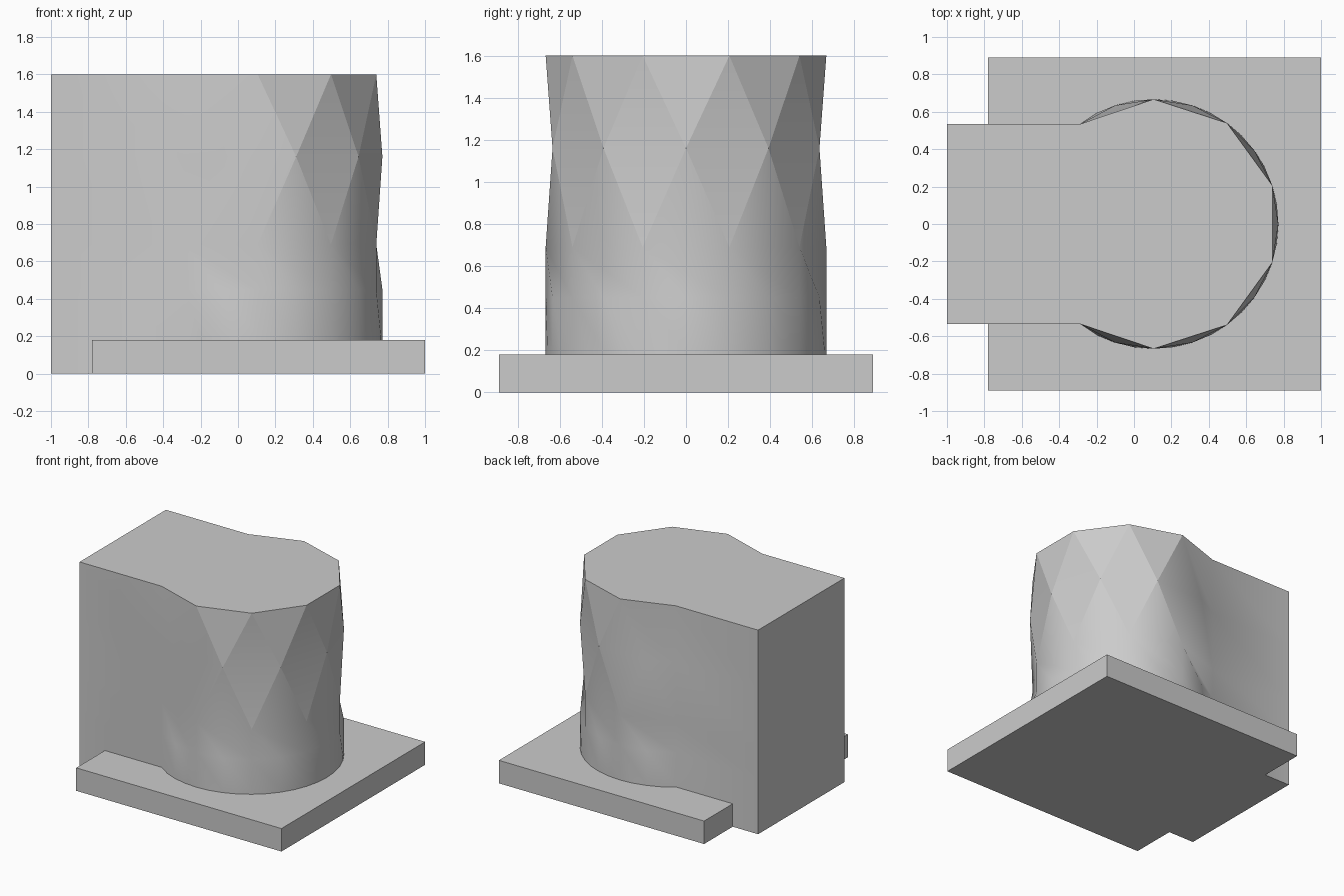
import bpy, bmesh
from math import radians, sin, cos

cube = bpy.data.objects.get("Cube")
if cube:
    bpy.data.objects.remove(cube, do_unlink=True)

grey = bpy.data.materials.new("plain grey")
grey.use_nodes = True
colour = (0.6, 0.6, 0.6, 1)
grey.diffuse_color = colour
grey.node_tree.nodes["Principled BSDF"].inputs["Base Color"].default_value = colour

RADIUS, CENTRE_X, HALF_WIDTH, BACK_X = 0.667, 0.105, 0.535, -1.0
JOIN = 126  # angle where the round nose meets the flat walls


def finish(bm, name):
    bmesh.ops.recalc_face_normals(bm, faces=bm.faces)
    mesh = bpy.data.meshes.new(name)
    bm.to_mesh(mesh)
    bm.free()
    mesh.materials.append(grey)
    obj = bpy.data.objects.new(name, mesh)
    bpy.context.collection.objects.link(obj)
    return obj


def make_ring(bm, z, angles):
    """One section: wall corner, round nose, wall corner."""
    ring = [(-200, bm.verts.new((BACK_X, -HALF_WIDTH, z)))]
    for a in angles:
        t = radians(a)
        y = RADIUS * sin(t) if abs(a) < JOIN else HALF_WIDTH * (1 if a > 0 else -1)
        ring.append((a, bm.verts.new((CENTRE_X + RADIUS * cos(t), y, z))))
    ring.append((200, bm.verts.new((BACK_X, HALF_WIDTH, z))))
    return ring


def stitch(bm, low, high):
    """Triangle strip between two sections with different point counts."""
    i = j = 0
    while i < len(low) - 1 or j < len(high) - 1:
        next_low = low[i + 1][0] if i < len(low) - 1 else 999
        next_high = high[j + 1][0] if j < len(high) - 1 else 999
        if next_low <= next_high:
            bm.faces.new((low[i][1], low[i + 1][1], high[j][1]))
            i += 1
        else:
            bm.faces.new((low[i][1], high[j + 1][1], high[j][1]))
            j += 1
    bm.faces.new((low[-1][1], low[0][1], high[0][1], high[-1][1]))


# Base slab
bm = bmesh.new()
bmesh.ops.create_cube(bm, size=1)
for v in bm.verts:
    v.co = (0.11 + v.co.x * 1.78, v.co.y * 1.78, 0.09 + v.co.z * 0.18)
finish(bm, "base_slab")

# Column: round at the foot, with coarse diamond facets towards the top
fine = list(range(-JOIN, JOIN + 1, 9))
medium = list(range(-JOIN, JOIN + 1, 18))
odd = list(range(-JOIN, JOIN + 1, 36))
even = [-JOIN] + list(range(-108, 109, 36)) + [JOIN]
bm = bmesh.new()
rings = [make_ring(bm, z, a) for z, a in
         ((0, fine), (0.2, fine), (0.45, medium), (0.69, odd), (1.16, even), (1.6, odd))]
for low, high in zip(rings, rings[1:]):
    stitch(bm, low, high)
for ring in (rings[0], rings[-1]):
    bm.faces.new([v for _, v in ring])

# Smooth shading, with sharp corners and crisp facets on the upper nose
bm.normal_update()
bmesh.ops.recalc_face_normals(bm, faces=bm.faces)
for f in bm.faces:
    f.smooth = True
for e in bm.edges:
    angle = e.calc_face_angle(0)
    upper_nose = all(v.co.z > 0.6 and v.co.x > 0 for v in e.verts)
    e.smooth = not (angle > radians(38) or (upper_nose and angle > radians(12)))
finish(bm, "column")
